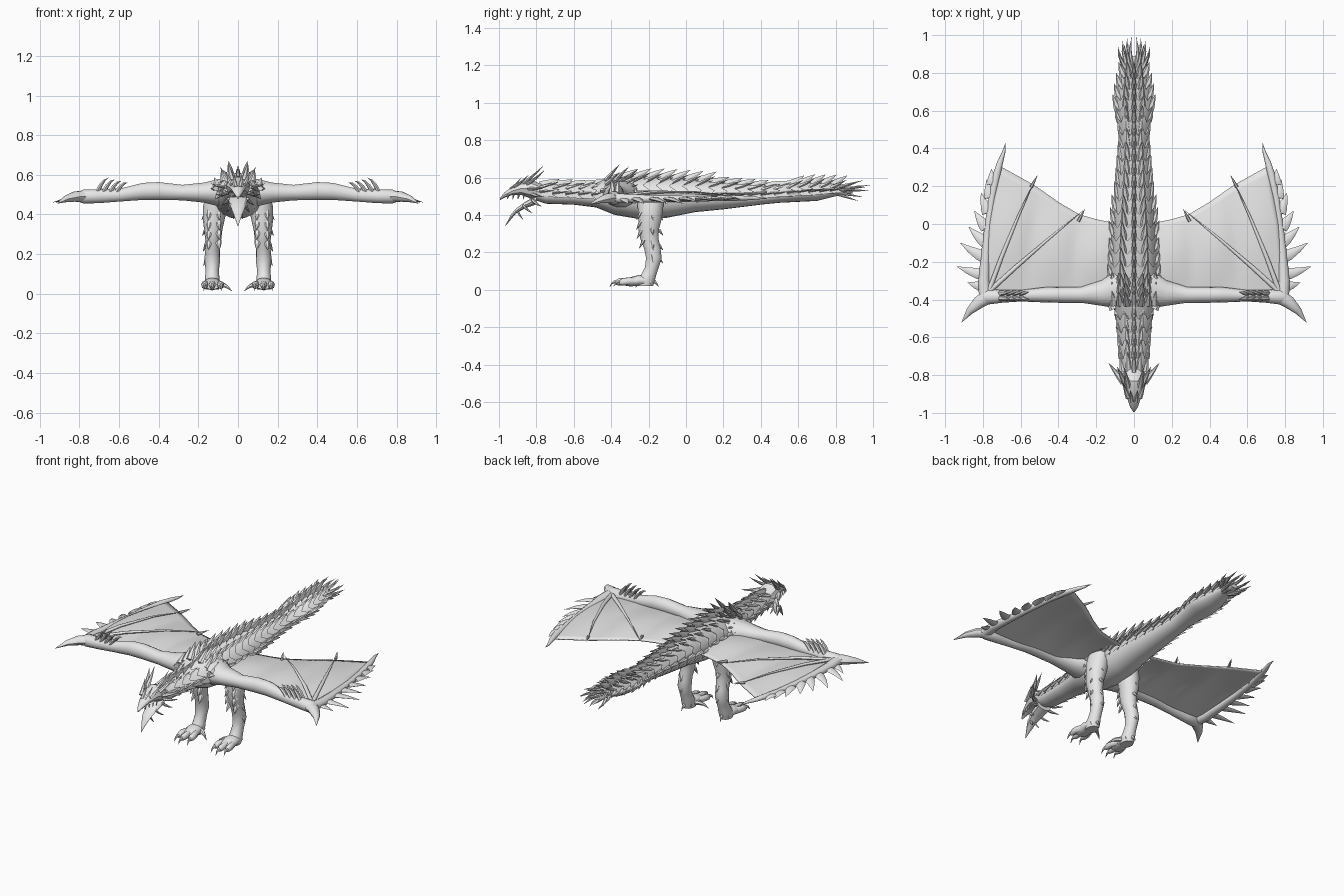
import bpy, bmesh, math, random
from mathutils import Vector as V

random.seed(4)
mat = bpy.data.materials.new("pale grey")
mat.diffuse_color = (0.8, 0.8, 0.8, 1)


def finish(bm, name, mirror=True, angle=35, thick=0):
    bmesh.ops.recalc_face_normals(bm, faces=bm.faces)
    me = bpy.data.meshes.new(name)
    bm.to_mesh(me)
    bm.free()
    ob = bpy.data.objects.new(name, me)
    bpy.context.collection.objects.link(ob)
    me.materials.append(mat)
    if mirror:
        ob.modifiers.new("mirror", "MIRROR").use_mirror_merge = False
    if thick:
        ob.modifiers.new("thickness", "SOLIDIFY").thickness = thick
    bpy.ops.object.select_all(action='DESELECT')
    bpy.context.view_layer.objects.active = ob
    ob.select_set(True)
    bpy.ops.object.shade_smooth_by_angle(angle=math.radians(angle))
    return ob


def loft(bm, rings, closed=True):
    rs = [[bm.verts.new(p) for p in r] for r in rings]
    n = len(rs[0])
    for a, b in zip(rs, rs[1:]):
        for i in range(n if closed else n - 1):
            j = (i + 1) % n
            bm.faces.new((a[i], a[j], b[j], b[i]))
    if closed:
        bm.faces.new(rs[0])
        bm.faces.new(rs[-1])


def tube(bm, pts, axis, n=14):
    """Loft ellipses (x, y, z, a, b) lying square to an axis."""
    rings = []
    for x, y, z, a, b in pts:
        ring = []
        for k in range(n):
            c, s = a * math.cos(k * math.tau / n), b * math.sin(k * math.tau / n)
            ring.append({'x': (x, y + c, z + s), 'y': (x + c, y, z + s), 'z': (x + c, y + s, z)}[axis])
        rings.append(ring)
    loft(bm, rings)


def spike(bm, base, tip, w, t, bend=(0, 0, 0), n=6):
    """Tapered horn, w wide and t thick, bowed by bend."""
    base, tip, bend = V(base), V(tip), V(bend)
    d = (tip - base).normalized()
    u = d.cross(V((0, 0, 1)))
    u = u.normalized() if u.length > 0.05 else V((1, 0, 0))
    v = u.cross(d).normalized()
    rings = []
    for f, s in ((0, 1), (0.3, 0.85), (0.65, 0.5), (1, 0.03)):
        c = base.lerp(tip, f) + bend * 4 * f * (1 - f)
        rings.append([c + u * w * s * math.cos(k * math.tau / n) + v * t * s * math.sin(k * math.tau / n)
                      for k in range(n)])
    loft(bm, rings)


def table(rows, y):
    """Linear lookup in rows sorted by the first column."""
    if y <= rows[0][0]:
        return rows[0][1:]
    for p, q in zip(rows, rows[1:]):
        if y <= q[0]:
            f = (y - p[0]) / (q[0] - p[0])
            return tuple(a + (b - a) * f for a, b in zip(p[1:], q[1:]))
    return rows[-1][1:]


# Trunk from neck to tail: y, half width, bottom, top
BODY = [(-.84, .045, .49, .56), (-.75, .062, .46, .555), (-.6, .072, .455, .55), (-.48, .085, .44, .56),
        (-.38, .118, .40, .59), (-.25, .12, .378, .592), (-.1, .11, .385, .585), (.05, .095, .415, .575),
        (.2, .08, .43, .56), (.4, .062, .455, .545), (.5, .068, .465, .55), (.6, .088, .47, .56),
        (.7, .075, .475, .56), (.8, .05, .5, .552), (.89, .025, .515, .54)]
bm = bmesh.new()
tube(bm, [(0, y, (lo + hi) / 2, a, (hi - lo) / 2) for y, a, lo, hi in BODY], 'y', 20)
finish(bm, "body", False, 60)

# Overlapping armour bands with jagged rear edges and back spines
bands, spines = bmesh.new(), bmesh.new()
K, y = 12, -.78
while y < .82:
    L = .085 if y < .5 else .07
    rings = [[], [], []]
    for k in range(K + 1):
        th = math.radians(-12 + 204 * k / K)
        jag = k % 2 == 0
        for ring, dy, lift in zip(rings, (0, L * (1.15 if jag else .75), L * .6), (0, .022 if jag else .012, -.004)):
            a, lo, hi = table(BODY, y + dy)
            ring.append((math.cos(th) * (a + lift), y + dy, (lo + hi) / 2 + math.sin(th) * ((hi - lo) / 2 + lift)))
    loft(bands, rings, False)
    a, lo, hi = table(BODY, y)
    big = 1.25 if -.45 < y < .1 or y > .5 else .8
    spike(spines, (0, y, hi), (0, y + L * 1.25, hi + .045 * big), .014, .026)
    for s in (-1, 1):
        spike(spines, (s * a * .5, y, hi - .012), (s * a * .6, y + L * 1.2, hi + .026 * big), .02, .012)
        spike(spines, (s * a * .94, y, (lo + hi) / 2 + .012),
              (s * (a + .02 * big), y + L * 1.2, (lo + hi) / 2 + .022), .022, .009)
    y += L * .82
finish(bands, "armour_bands", False, 25)
finish(spines, "back_spines", False, 25)

# Fan of spikes at the tail end
bm = bmesh.new()
for x, z, y in ((.012, .56, .99), (.035, .53, .985), (.06, .55, .97), (.085, .535, .94), (.05, .495, .95),
                (.03, .585, .95), (.075, .57, .91), (.03, .475, .92)):
    spike(bm, (x * .4, .81, .53 + (z - .53) * .35), (x, y, z), .014, .009, (.012, 0, 0))
finish(bm, "tail_spikes", True, 25)

# Skull, hooked beak and open lower jaw
bm = bmesh.new()
tube(bm, [(0, y, (lo + hi) / 2, a, (hi - lo) / 2) for y, a, lo, hi in
          ((-.995, .004, .478, .49), (-.97, .02, .492, .522), (-.93, .034, .505, .55), (-.88, .05, .505, .58),
           (-.83, .062, .485, .592), (-.77, .055, .47, .565))], 'y', 10)
finish(bm, "skull", False, 30)
bm = bmesh.new()
tube(bm, [(0, -.8, .48, .05, .025), (0, -.86, .453, .042, .018), (0, -.91, .42, .03, .014),
          (0, -.935, .39, .018, .014), (0, -.965, .343, .002, .003)], 'y', 10)
finish(bm, "lower_jaw", False, 30)

# Horns, brows, cheek spikes and teeth
bm = bmesh.new()
for b, t, w in (((.03, -.87, .57), (.05, -.76, .665), .016), ((.045, -.85, .565), (.09, -.755, .64), .016),
                ((.055, -.84, .54), (.135, -.735, .555), .018), ((.05, -.82, .51), (.115, -.76, .50), .016),
                ((.045, -.82, .48), (.085, -.77, .445), .014), ((.03, -.92, .55), (.06, -.84, .615), .014),
                ((.012, -.94, .54), (.02, -.88, .60), .012), ((.035, -.87, .45), (.06, -.82, .41), .012),
                ((.015, -.90, .42), (.025, -.87, .375), .01)):
    spike(bm, b, t, w, w * .6, (0, 0, -.005))
for i in range(4):
    y = -.95 + i * .028
    spike(bm, (.022 + i * .006, y, .508), (.022 + i * .006, y - .005, .482), .006, .006, n=4)
finish(bm, "horns_and_teeth", True, 25)

# Shoulder crest plates
bm = bmesh.new()
for i in range(3):
    for j in range(3):
        x, y = .035 + i * .035, -.43 + j * .05
        z = .585 - i * .022
        spike(bm, (x, y, z), (x + .012, y + .075, z + .085 - i * .02 - j * .012), .022, .012)
for i in range(5):
    y = -.45 + i * .07
    spike(bm, (.105, y, .53 - i * .006), (.15 - i * .005, y + .1, .53), .026, .012)
finish(bm, "shoulder_plates", True, 25)

# Wing arm
bm = bmesh.new()
tube(bm, [(.04, -.33, .51, .1, .075), (.1, -.345, .51, .1, .07), (.17, -.365, .51, .068, .052),
          (.28, -.375, .51, .042, .04), (.4, -.375, .518, .042, .046), (.48, -.375, .516, .04, .044),
          (.6, -.38, .497, .03, .033), (.7, -.383, .492, .034, .036), (.78, -.385, .49, .042, .036),
          (.82, -.39, .49, .02, .02)], 'x')
finish(bm, "wing_arm", True, 60)

# Wing sheet, bowed up between its ribs
EDGE = [(.08, .0), (.2, .025), (.29, .05), (.4, .115), (.53, .205), (.62, .255), (.72, .31)]
OUTER = [(0, .79), (.3, .785), (.55, .77), (.8, .735), (1, .715)]
rows, NU, NV = [], 28, 16
for j in range(NV + 1):
    v = j / NV
    row = []
    for i in range(NU + 1):
        u = i / NU
        back = table(EDGE, .08 + u * .64)[0]
        x = .08 + u * (table(OUTER, v)[0] - .08)
        bow = math.sin(math.pi * min(1, v)) * (.012 + .016 * abs(math.sin(3 * math.pi * u)))
        row.append((x, -.38 + v * (back + .38), .497 + bow - .008 * u))
    rows.append(row)
bm = bmesh.new()
loft(bm, rows, False)
finish(bm, "wing_membrane", True, 60, .006)

# Wing fingers: long outer one and two ribs ending in little claws
bm = bmesh.new()
tube(bm, [(.785, -.4, .49, .035, .03), (.795, -.3, .488, .03, .024), (.785, -.15, .486, .024, .02),
          (.77, 0, .486, .02, .017), (.75, .15, .488, .018, .015), (.725, .27, .49, .02, .015),
          (.708, .33, .49, .016, .012), (.69, .38, .49, .009, .008), (.68, .43, .488, .001, .001)], 'y', 10)
for ex, ey in ((.515, .255), (.265, .075)):
    spike(bm, (.77, -.36, .5), (ex, ey, .503), .013, .01, (.01, 0, .024), 8)
    spike(bm, (ex + .03, ey - .06, .505), (ex - .005, ey + .005, .515), .009, .009)
finish(bm, "wing_fingers", True, 50)

# Flat spikes on the outer finger and the thumb claw
bm = bmesh.new()
for by, tx, ty in ((-.33, .88, -.31), (-.27, .937, -.225), (-.18, .92, -.1), (-.1, .875, -.015), (-.02, .845, .07),
                   (.06, .81, .165), (.14, .78, .235), (.21, .755, .29)):
    spike(bm, (.78 - max(0, by) * .15, by, .487), (tx, ty, .46 + max(0, ty) * .08), .034, .012, (0, -.006, .006))
spike(bm, (.77, -.385, .49), (.912, -.52, .455), .04, .032, (.008, .014, .012), 10)
finish(bm, "wing_spikes", True, 40)

# Stacked plates on the forearm
bm = bmesh.new()
for i in range(4):
    for dy in (-.012, .012):
        x = .71 - i * .033
        spike(bm, (x, -.38 + dy, .515), (x - .055, -.38 + dy * 1.6, .585 - .008 * i), .016, .012, (0, 0, .012))
finish(bm, "forearm_plates", True, 25)

# Legs
bm = bmesh.new()
tube(bm, [(.1, -.19, .5, .06, .075), (.115, -.19, .44, .062, .07), (.122, -.192, .38, .056, .064),
          (.125, -.2, .32, .046, .056), (.125, -.195, .27, .04, .05), (.128, -.18, .22, .037, .045),
          (.13, -.172, .17, .04, .043), (.13, -.182, .12, .034, .038), (.13, -.2, .08, .036, .042),
          (.13, -.215, .05, .04, .05), (.13, -.22, .02, .034, .045)], 'z')
finish(bm, "leg", True, 60)

# Small scales on the legs
bm = bmesh.new()
for z, y in ((.42, -.25), (.37, -.25), (.32, -.248), (.27, -.235)):
    for dx in (-.022, .022):
        spike(bm, (.122 + dx, y + .012, z), (.122 + dx * 1.3, y - .016, z - .05), .018, .01)
for z in (.4, .32, .24, .17):
    spike(bm, (.155, -.185, z + .02), (.185 - (.4 - z) * .05, -.175, z - .03), .014, .01)
    spike(bm, (.125, -.145, z), (.125, -.122, z - .03), .014, .01)
finish(bm, "leg_scales", True, 25)

# Feet: toes with hooked claws
bm = bmesh.new()
tube(bm, [(.13, -.19, .045, .035, .025), (.13, -.25, .05, .045, .03), (.13, -.3, .042, .046, .024),
          (.13, -.325, .036, .036, .014)], 'y', 12)
for dx, ty in ((-.042, -.35), (0, -.37), (.038, -.35)):
    x = .13 + dx
    tube(bm, [(.13 + dx * .6, -.26, .045, .018, .02), (x, -.31, .045, .018, .02), (x, ty + .01, .042, .017, .019),
              (x, ty - .005, .038, .01, .012)], 'y', 8)
    spike(bm, (x, ty + .01, .043), (x + dx * .15, ty - .04, .013), .011, .011, (0, -.004, .012))
spike(bm, (.1, -.23, .045), (.03, -.27, .012), .016, .016, (0, 0, .012))
spike(bm, (.13, -.185, .05), (.135, -.145, .015), .014, .014, (0, 0, .008))
finish(bm, "foot", True, 50)
